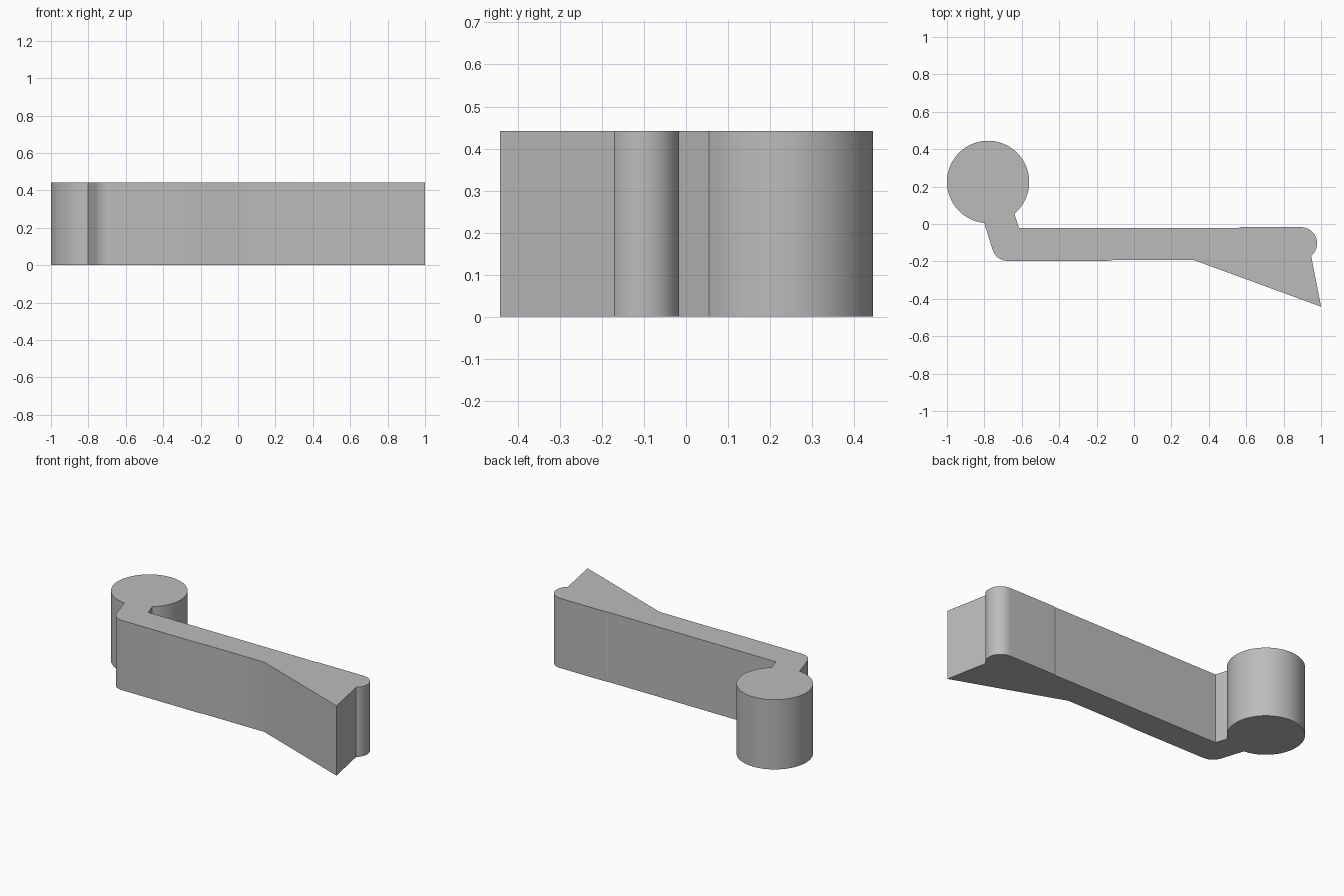
import bpy
import bmesh
from math import cos, sin, radians

cube = bpy.data.objects.get("Cube")
if cube:
    bpy.data.objects.remove(cube, do_unlink=True)

HEIGHT = 0.442

grey = bpy.data.materials.new("plain_grey")
grey.use_nodes = True
colour = (0.5, 0.5, 0.5, 1.0)
grey.diffuse_color = colour
grey.node_tree.nodes["Principled BSDF"].inputs["Base Color"].default_value = colour


def arc(cx, cy, radius, start, end, steps):
    """Points along an arc, angles in degrees."""
    angles = [radians(start + (end - start) * i / steps) for i in range(steps + 1)]
    return [(cx + radius * cos(a), cy + radius * sin(a)) for a in angles]


def extrude_outline(name, outline, height):
    """Solid prism standing on the ground from a counter-clockwise outline."""
    bm = bmesh.new()
    base = bm.faces.new([bm.verts.new((x, y, 0)) for x, y in outline])
    top = bmesh.ops.extrude_face_region(bm, geom=[base], use_keep_orig=True)
    moved = [v for v in top["geom"] if isinstance(v, bmesh.types.BMVert)]
    bmesh.ops.translate(bm, verts=moved, vec=(0, 0, height))
    bmesh.ops.recalc_face_normals(bm, faces=bm.faces)
    mesh = bpy.data.meshes.new(name)
    bm.to_mesh(mesh)
    bm.free()
    mesh.materials.append(grey)
    obj = bpy.data.objects.new(name, mesh)
    bpy.context.collection.objects.link(obj)
    return obj


# Round head, open where the neck joins
outline = arc(-0.78, 0.225, 0.22, -50.5, 264.5, 72)
# Rounded elbow from the neck into the arm
outline += arc(-0.675, -0.112, 0.085, 195, 270, 12)
# Front of the arm and the pointed barb
outline += [(-0.14, -0.197), (-0.11, -0.193), (0.32, -0.193), (1.0, -0.442)]
# Rounded tip
outline += arc(0.893, -0.103, 0.086, -51, 90, 24)
# Back of the arm, up to the neck
outline += [(0.57, -0.017), (0.56, -0.021), (-0.615, -0.021)]

lever = extrude_outline("latch_lever", outline, HEIGHT)

# Smooth the round walls and keep the corners sharp
bpy.ops.object.select_all(action="DESELECT")
lever.select_set(True)
bpy.context.view_layer.objects.active = lever
bpy.ops.object.shade_smooth_by_angle(angle=radians(20))
